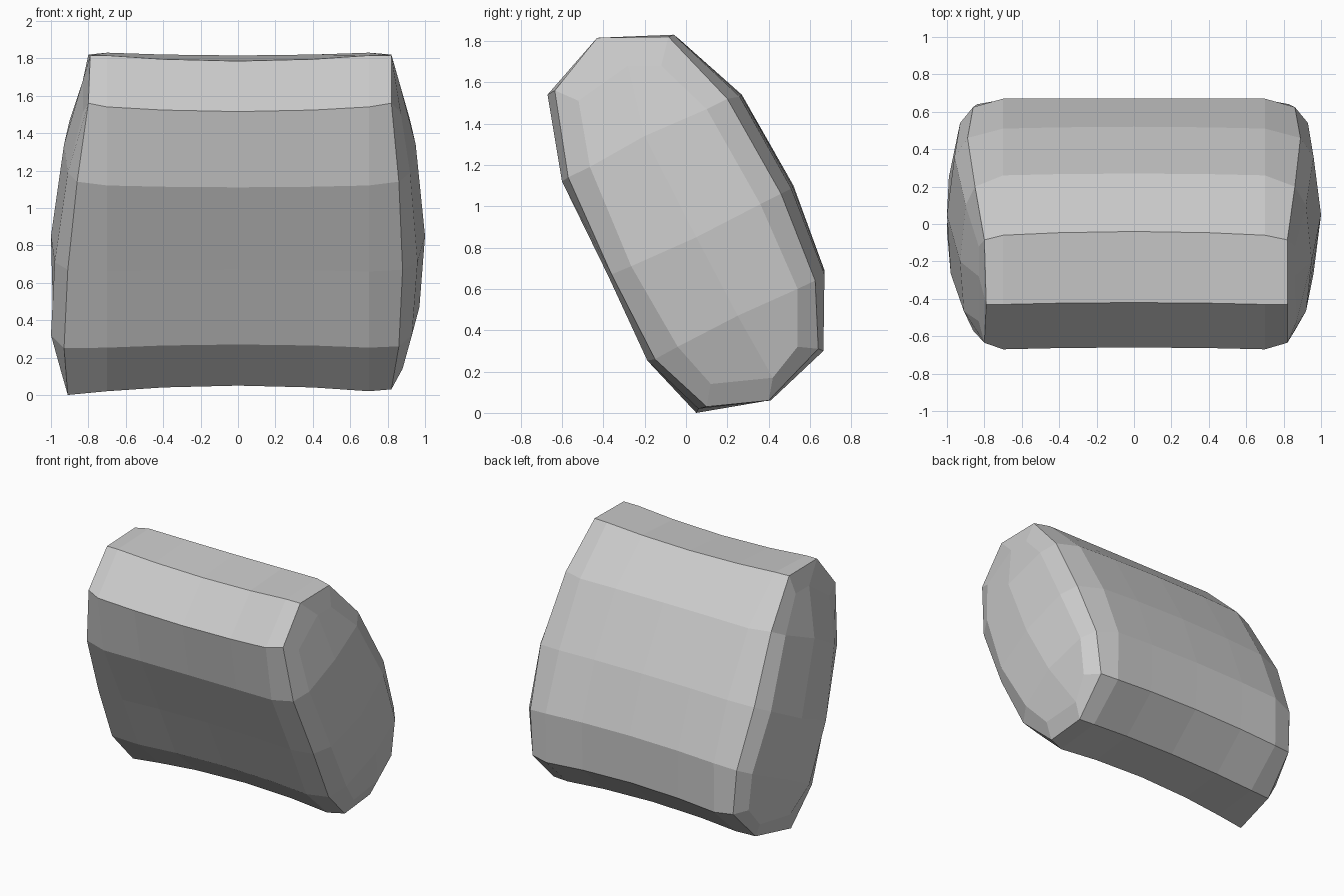
import bpy, bmesh

# Side profiles (y, z), starting at the front top and going down the front
MID = [(-.42, 1.785), (-.66, 1.515), (-.58, 1.11), (-.36, .67), (-.165, .27), (.08, .05),
       (.40, .09), (.655, .33), (.67, .69), (.52, 1.10), (.27, 1.54), (-.04, 1.815)]
SHOULDER = [(-.43, 1.815), (-.67, 1.54), (-.60, 1.12), (-.375, .66), (-.187, .253), (.06, .02),
            (.41, .06), (.665, .30), (.67, .67), (.51, 1.085), (.26, 1.53), (-.06, 1.83)]
RIM = [(-.43, 1.815), (-.635, 1.56), (-.57, 1.14), (-.36, .67), (-.15, .26), (.10, .03),
       (.40, .06), (.64, .31), (.625, .64), (.46, 1.06), (.20, 1.52), (-.085, 1.82)]
INNER = [(-.28, 1.68), (-.52, 1.51), (-.465, 1.19), (-.265, .71), (-.04, .32), (.12, .14),
         (.42, .17), (.54, .32), (.54, .60), (.36, 1.01), (.10, 1.47), (-.12, 1.68)]
CENTRE = [(-.2, 1.34), (.05, .85), (.25, .47)]

# How far each end bulges sideways at the rim, inner ring and centre line
RIGHT = ([.82, .82, .86, .88, .86, .82, .82, .83, .86, .89, .86, .82],
         [.86, .87, .92, .96, .93, .88, .87, .90, .93, .96, .92, .86],
         [.95, 1.0, .97])
LEFT = ([.79, .80, .86, .91, .93, .91, .86, .84, .86, .89, .85, .80],
        [.83, .83, .91, .98, 1.0, .95, .91, .90, .93, .96, .90, .83],
        [.93, 1.0, .99])

bm = bmesh.new()


def ring(xs, profile):
    return [bm.verts.new((x, y, z)) for x, (y, z) in zip(xs, profile)]


def bridge(a, b):
    for i in range(12):
        j = (i + 1) % 12
        bm.faces.new((a[i], a[j], b[j], b[i]))


def body_ring(x):
    t = (x / .7) ** 2
    pts = [(m[0] + (s[0] - m[0]) * t, m[1] + (s[1] - m[1]) * t) for m, s in zip(MID, SHOULDER)]
    return ring([x] * 12, pts)


# Gently saddled body
body = [body_ring(x) for x in (-.7, -.4, 0, .4, .7)]
for a, b in zip(body, body[1:]):
    bridge(a, b)

# Domed ends: rim, inset ring, then a two-by-four patch
for side, widths, start in ((1, RIGHT, body[-1]), (-1, LEFT, body[0])):
    rim_x, inner_x, centre_x = [[side * x for x in w] for w in widths]
    rim_profile = list(RIM)
    if side < 0:
        rim_profile[4], rim_profile[5] = (-.17, .25), (.05, 0)
    rim = ring(rim_x, rim_profile)
    n = ring(inner_x, INNER)
    c = ring(centre_x, CENTRE)
    bridge(start, rim)
    bridge(rim, n)
    rows = [(n[1], n[0], n[11]), (n[2], c[0], n[10]), (n[3], c[1], n[9]),
            (n[4], c[2], n[8]), (n[5], n[6], n[7])]
    for p, q in zip(rows, rows[1:]):
        for i in range(2):
            bm.faces.new((p[i], p[i + 1], q[i + 1], q[i]))

bmesh.ops.recalc_face_normals(bm, faces=bm.faces)
mesh = bpy.data.meshes.new("padded_block")
bm.to_mesh(mesh)
bm.free()
bpy.context.collection.objects.link(bpy.data.objects.new("padded_block", mesh))
